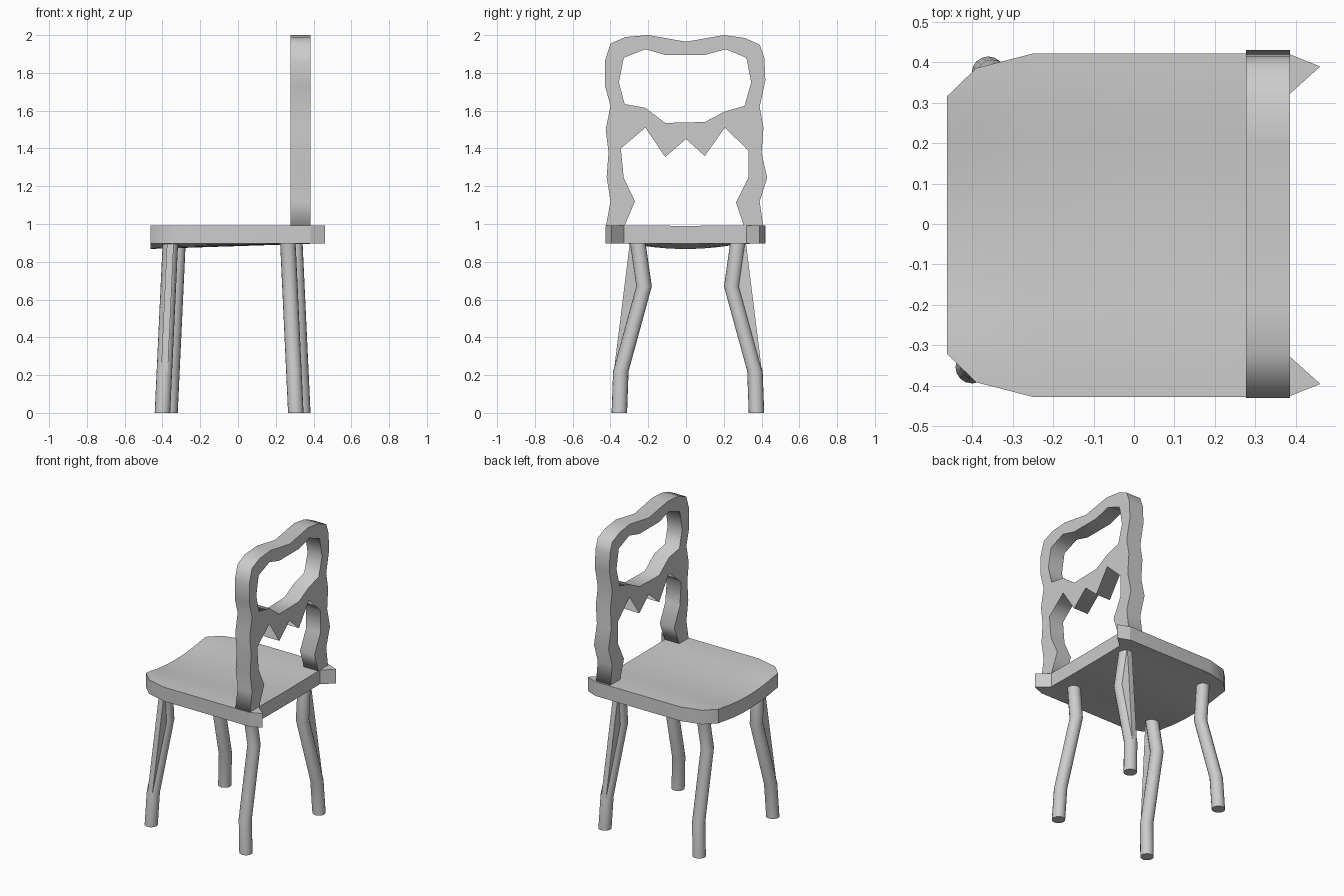
import bpy, bmesh, math

if "Cube" in bpy.data.objects:
    bpy.data.objects.remove(bpy.data.objects["Cube"])


def finish(name, bm, smooth=False):
    bmesh.ops.recalc_face_normals(bm, faces=bm.faces[:])
    me = bpy.data.meshes.new(name)
    bm.to_mesh(me)
    bm.free()
    ob = bpy.data.objects.new(name, me)
    bpy.context.collection.objects.link(ob)
    if smooth:
        bpy.ops.object.select_all(action='DESELECT')
        bpy.context.view_layer.objects.active = ob
        ob.select_set(True)
        bpy.ops.object.shade_smooth_by_angle(angle=math.radians(35))
    return ob


def extrude_down(bm, depth):
    ret = bmesh.ops.extrude_face_region(bm, geom=bm.faces[:])
    verts = [g for g in ret["geom"] if isinstance(g, bmesh.types.BMVert)]
    bmesh.ops.translate(bm, verts=verts, vec=(0, 0, -depth))


# Seat: dished surface, deepest at the front edge, extruded to thickness
bm = bmesh.new()
rows = []
for x, half in ((-.462, .318), (-.39, .388), (-.25, .424), (.385, .424)):
    row = []
    for i in range(13):
        y = half * (i / 6 - 1)
        dip = .03 * max(0, 1 - (y / .3) ** 2) * (.46 - x) / .92
        row.append(bm.verts.new((x, y - .003, .993 - dip)))
    rows.append(row)
for a, b in zip(rows, rows[1:]):
    for i in range(12):
        bm.faces.new((a[i], b[i], b[i + 1], a[i + 1]))
extrude_down(bm, .095)
finish("seat", bm, smooth=True)

# Pointed rear corners of the seat
for s, side in ((-1, "right"), (1, "left")):
    bm = bmesh.new()
    bm.faces.new([bm.verts.new((x, s * y - .003, .993))
                  for x, y in ((.38, .424), (.46, .392), (.38, .32))])
    extrude_down(bm, .095)
    finish("seat_corner_" + side, bm)

# Backrest: wavy frame with an open top panel and a scalloped lower edge
frame = [(-.425, .98), (-.40, 1.12), (-.42, 1.25), (-.41, 1.38), (-.425, 1.5),
         (-.40, 1.625), (-.43, 1.735), (-.43, 1.86), (-.40, 1.955), (-.32, 1.99),
         (-.20, 2), (0, 1.965), (.20, 2), (.31, 1.985), (.39, 1.95), (.415, 1.88),
         (.42, 1.76), (.39, 1.62), (.41, 1.51), (.40, 1.375), (.43, 1.245),
         (.39, 1.12), (.41, .98), (.31, .98), (.265, 1.115), (.33, 1.245),
         (.33, 1.39), (.205, 1.51), (.10, 1.36), (0, 1.45), (-.11, 1.355),
         (-.215, 1.51), (-.345, 1.4), (-.33, 1.245), (-.27, 1.12), (-.33, .98)]
hole = [(-.325, 1.635), (-.355, 1.75), (-.33, 1.88), (-.215, 1.925), (-.11, 1.895),
        (.10, 1.895), (.21, 1.925), (.32, 1.88), (.345, 1.75), (.31, 1.625),
        (.205, 1.595), (.10, 1.54), (-.11, 1.535), (-.215, 1.615)]
cu = bpy.data.curves.new("backrest", 'CURVE')
cu.dimensions = '2D'
cu.fill_mode = 'BOTH'
cu.extrude = .054
for pts in (frame, hole):
    sp = cu.splines.new('POLY')
    sp.points.add(len(pts) - 1)
    for p, (y, z) in zip(sp.points, pts):
        p.co = (y, z, 0, 1)
    sp.use_cyclic_u = True
back = bpy.data.objects.new("backrest", cu)
back.location.x = .331
back.rotation_euler = (math.pi / 2, 0, math.pi / 2)
bpy.context.collection.objects.link(back)
bpy.ops.object.select_all(action='DESELECT')
bpy.context.view_layer.objects.active = back
back.select_set(True)
bpy.ops.object.convert(target='MESH')


# Legs: bent round tubes; two of them have a web filling the outer bend
def leg(name, x, s, shift, lean, web):
    path = [(x + lean * z / .9, s * y + shift, z)
            for y, z in ((.363, 0), (.355, .22), (.232, .67), (.268, .92))]
    bm = bmesh.new()
    rings = [[bm.verts.new((px + .041 * math.cos(k * math.tau / 16),
                            py + .041 * math.sin(k * math.tau / 16), pz))
              for k in range(16)] for px, py, pz in path]
    for a, b in zip(rings, rings[1:]):
        for k in range(16):
            j = (k + 1) % 16
            bm.faces.new((a[k], a[j], b[j], b[k]))
    bm.faces.new(rings[0])
    bm.faces.new(rings[-1])
    finish(name, bm, smooth=True)
    if web:
        bm = bmesh.new()
        for px, py, pz in path[1:]:
            for dx in (-.018, .018):
                bm.verts.new((px + dx, py + s * .037, pz))
        bmesh.ops.convex_hull(bm, input=bm.verts[:])
        finish(name + "_web", bm)


leg("front_leg_right", -.40, -1, .010, .042, True)
leg("front_leg_left", -.36, 1, .010, .042, False)
leg("back_leg_right", .306, -1, .010, -.042, False)
leg("back_leg_left", .343, 1, .010, -.042, True)
